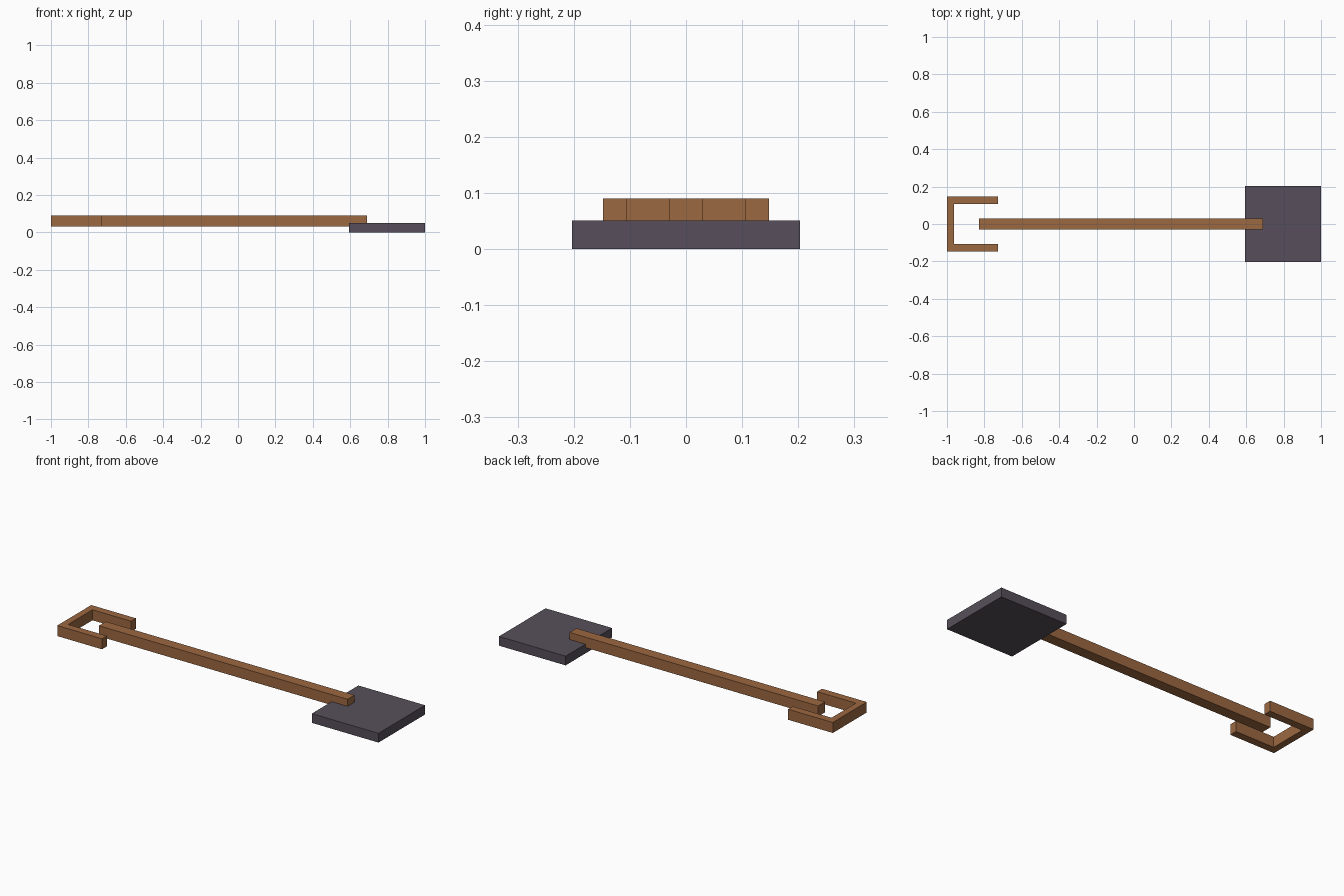
import bpy, bmesh

if "Cube" in bpy.data.objects:
    bpy.data.objects.remove(bpy.data.objects["Cube"])


def material(name, color):
    m = bpy.data.materials.new(name)
    m.diffuse_color = (*color, 1.0)
    m.use_nodes = True
    m.node_tree.nodes["Principled BSDF"].inputs["Base Color"].default_value = m.diffuse_color
    return m


def extruded(name, outline, z0, z1, mat):
    """Extrude a counter-clockwise xy outline from z0 up to z1."""
    bm = bmesh.new()
    face = bm.faces.new([bm.verts.new((x, y, z0)) for x, y in outline])
    top = bmesh.ops.extrude_face_region(bm, geom=[face])["geom"]
    bmesh.ops.translate(bm, vec=(0, 0, z1 - z0),
                        verts=[g for g in top if isinstance(g, bmesh.types.BMVert)])
    bmesh.ops.recalc_face_normals(bm, faces=bm.faces)
    me = bpy.data.meshes.new(name)
    bm.to_mesh(me)
    bm.free()
    me.materials.append(mat)
    ob = bpy.data.objects.new(name, me)
    bpy.context.collection.objects.link(ob)
    return ob


def rect(x0, x1, half):
    return [(x0, -half), (x1, -half), (x1, half), (x0, half)]


wood = material("brown wood", (0.33, 0.138, 0.052))
metal = material("dark grey metal", (0.095, 0.078, 0.103))

# Flat square blade
extruded("blade", rect(0.593, 1.0, 0.203), 0.0, 0.051, metal)

# Long straight shaft resting over the blade
extruded("shaft", rect(-0.828, 0.69, 0.03), 0.032, 0.09, wood)

# C-shaped grip: half outline, mirrored across the shaft
half = [(-0.963, 0.106), (-0.727, 0.106), (-0.727, 0.148), (-1.0, 0.148)]
grip = half + [(x, -y) for x, y in reversed(half)]
extruded("grip", grip, 0.032, 0.09, wood)
